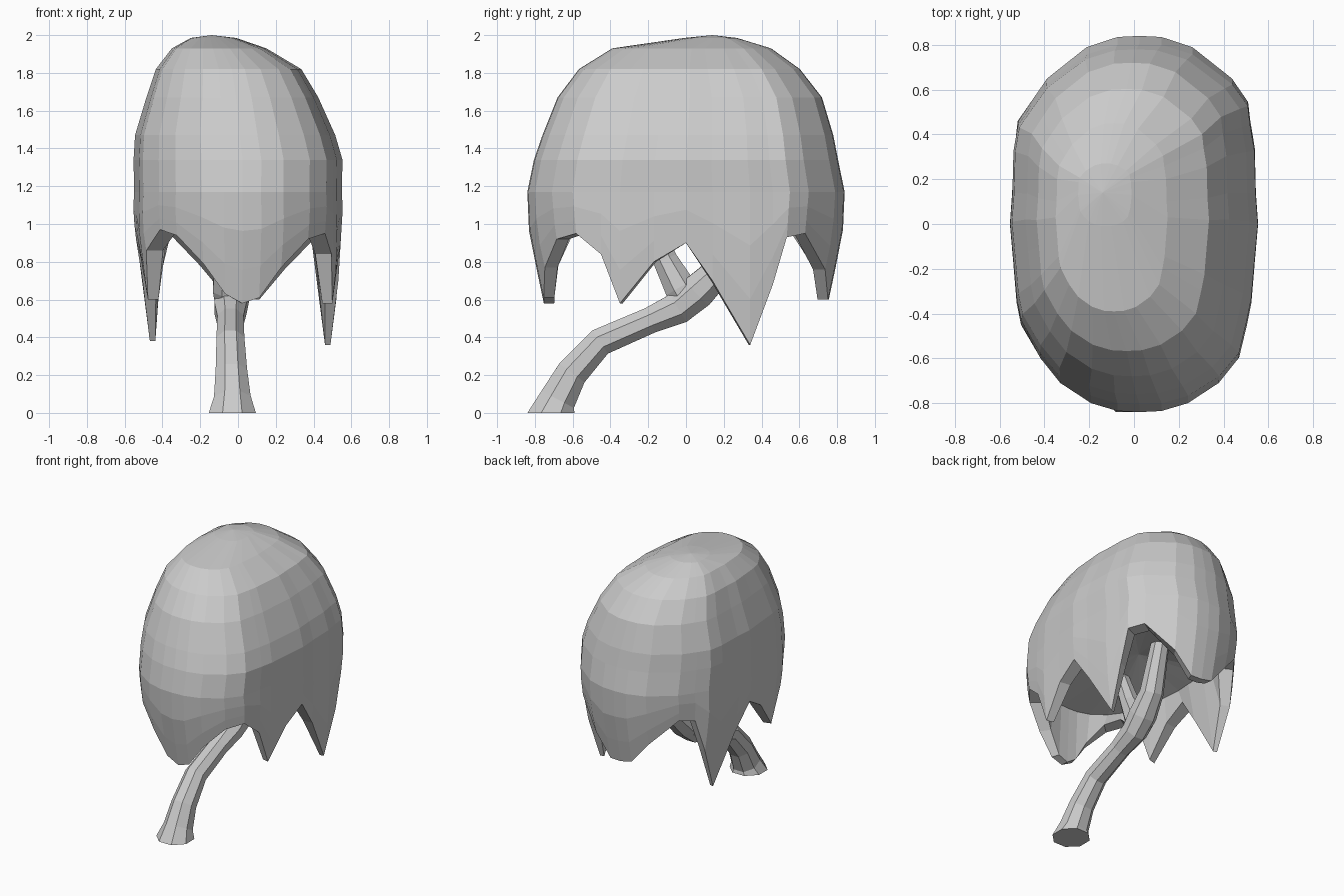
import bpy, bmesh, math
from mathutils import Vector

if "Cube" in bpy.data.objects:
    bpy.data.objects.remove(bpy.data.objects["Cube"])


def make_object(name, bm):
    bmesh.ops.recalc_face_normals(bm, faces=bm.faces)
    mesh = bpy.data.meshes.new(name)
    bm.to_mesh(mesh)
    bm.free()
    obj = bpy.data.objects.new(name, mesh)
    bpy.context.collection.objects.link(obj)
    return obj


def bridge(bm, a, b):
    n = len(a)
    for i in range(n):
        j = (i + 1) % n
        bm.faces.new((a[i], a[j], b[j], b[i]))


def fan(bm, ring, tip):
    for i in range(len(ring)):
        bm.faces.new((ring[i], ring[(i + 1) % len(ring)], tip))


def tube(name, path, sides=8):
    """Faceted tube through (x, y, z, radius); the first ring stays level."""
    bm = bmesh.new()
    pts = [Vector(p[:3]) for p in path]
    rings = []
    for i, p in enumerate(pts):
        t = pts[min(i + 1, len(pts) - 1)] - pts[max(i - 1, 0)]
        t = Vector((0, 0, 1)) if i == 0 and p.z < 0.01 else t.normalized()
        u = (Vector((1, 0, 0)) - t * t.x).normalized()
        v = t.cross(u)
        ring = []
        for k in range(sides):
            a = 2 * math.pi * (k + 0.5) / sides
            ring.append(bm.verts.new(p + (u * math.cos(a) + v * math.sin(a)) * path[i][3]))
        rings.append(ring)
    for a, b in zip(rings, rings[1:]):
        bridge(bm, a, b)
    bm.faces.new(rings[0])
    bm.faces.new(rings[-1])
    return make_object(name, bm)


# Leaning trunk and the limb that forks off under the crown
tube("trunk", [(-0.03, -0.715, 0, 0.135), (-0.03, -0.68, 0.07, 0.105),
               (-0.035, -0.605, 0.21, 0.09), (-0.04, -0.455, 0.375, 0.08),
               (-0.04, -0.19, 0.49, 0.075), (-0.04, -0.04, 0.555, 0.092),
               (-0.03, 0.06, 0.64, 0.1), (-0.01, 0.18, 0.76, 0.085),
               (0.03, 0.32, 1.08, 0.065)])
tube("front_limb", [(-0.04, 0.03, 0.56, 0.08), (-0.05, -0.03, 0.66, 0.09),
                    (-0.06, -0.11, 0.81, 0.07), (-0.08, -0.23, 1.08, 0.055)])

# Crown outline from front to back: x, y, height of the ragged hem
half = [(0, -0.84, 0.58), (0.1, -0.835, 0.61), (0.22, -0.8, 0.77), (0.36, -0.71, 0.92),
        (0.45, -0.60, 0.95), (0.51, -0.45, 0.84), (0.53, -0.35, 0.58),
        (0.545, -0.17, 0.8), (0.56, 0, 0.9), (0.55, 0.14, 0.7),
        (0.545, 0.34, 0.36), (0.525, 0.46, 0.68), (0.49, 0.55, 0.93),
        (0.42, 0.65, 0.95), (0.24, 0.79, 0.76), (0.1, 0.835, 0.6), (0, 0.84, 0.6)]
outline = half + [(-x, y, z + 0.02) for x, y, z in half[-2:0:-1]]
# Both ends of the crown sit slightly to the right
outline = [(x + (0.025 if abs(y) > 0.5 else 0), y, z) for x, y, z in outline]

# Upper levels: z, half width x, half depth y, centre x, centre y
levels = [(1.985, 0.12, 0.14, -0.13, 0.13), (1.93, 0.25, 0.42, -0.1, 0.03),
          (1.82, 0.385, 0.585, -0.05, 0.018), (1.67, 0.455, 0.70, -0.03, 0.02),
          (1.47, 0.53, 0.77, -0.015, 0.01), (1.34, 0.553, 0.805, 0, 0),
          (1.17, 0.55, 0.84, 0, 0)]

bm = bmesh.new()
rings = []
for z, hx, hy, cx, cy in levels:
    rings.append([bm.verts.new((cx + x / 0.56 * hx, cy + y / 0.84 * hy, z))
                  for x, y, _ in outline])


def hem_ring(t, thick=False):
    """Level between the waist (t=0) and the hem (t=1), leaning inward low down."""
    ring = []
    for x, y, hem in outline:
        z = 1.17 + (hem - 1.17) * t
        lean_from = 0.72 if x > 0.48 else 0.95
        s = 1 - 0.03 * t - 0.2 * max(0, lean_from - z)
        p = Vector((x, y * (s if abs(y) > 0.5 else 1) / s, 0)) * s
        if thick:   # strands are thin at the tips and thick at the roots
            inset = 0.03 + 0.14 * max(0, hem - 0.4)
            p -= Vector((x / 0.31, y / 0.71, 0)).normalized() * inset
        ring.append(bm.verts.new((p.x, p.y, z)))
    return ring


# Outside down to the hem, then back up the inner side of the strands
rings += [hem_ring(t) for t in (0.35, 0.7, 1.0)]
rings.append(hem_ring(1.0, True))
rings.append([bm.verts.new((x * 0.72, y * 0.81, 1.0)) for x, y, _ in outline])
for a, b in zip(rings, rings[1:]):
    bridge(bm, a, b)
# Top of the crown and its shallow ceiling
fan(bm, rings[0], bm.verts.new((-0.14, 0.14, 2.0)))
fan(bm, rings[-1], bm.verts.new((0, 0.05, 1.12)))
make_object("drooping_crown", bm)
